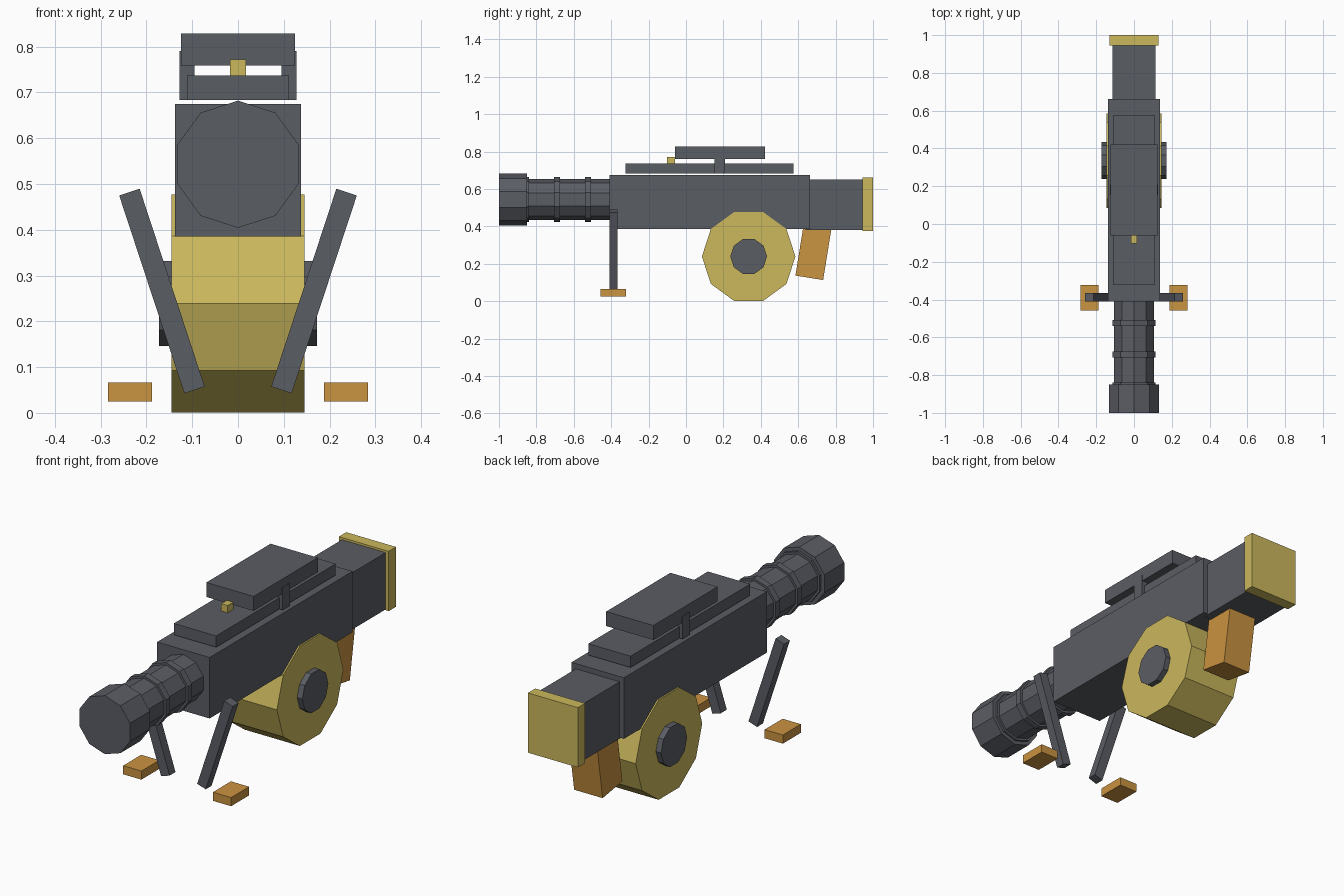
import bpy, bmesh, math
from mathutils import Matrix, Vector

if "Cube" in bpy.data.objects:
    bpy.data.objects.remove(bpy.data.objects["Cube"])


def material(name, rgb):
    m = bpy.data.materials.new(name)
    lin = [((c / 255 + 0.055) / 1.055) ** 2.4 for c in rgb]
    m.diffuse_color = (*lin, 1)
    m.use_nodes = True
    m.node_tree.nodes["Principled BSDF"].inputs["Base Color"].default_value = m.diffuse_color
    return m


GREY = material("gunmetal grey", (90, 93, 100))
YELLOW = material("dull yellow", (203, 184, 93))
ORANGE = material("tan orange", (202, 147, 65))


def finish(name, bm, mat):
    bmesh.ops.recalc_face_normals(bm, faces=bm.faces)
    me = bpy.data.meshes.new(name)
    bm.to_mesh(me)
    bm.free()
    me.materials.append(mat)
    ob = bpy.data.objects.new(name, me)
    bpy.context.collection.objects.link(ob)
    return ob


def box(name, x, y, z, mat, rot=(0, 'X')):
    """Box from (min, max) ranges, turned about its own centre."""
    r = (x, y, z)
    size = [b - a for a, b in r]
    mid = Vector([(a + b) / 2 for a, b in r])
    bm = bmesh.new()
    bmesh.ops.create_cube(bm, size=1, matrix=Matrix.Translation(mid)
                          @ Matrix.Rotation(rot[0], 4, rot[1])
                          @ Matrix.Diagonal((*size, 1)))
    return finish(name, bm, mat)


def prism(name, axis, span, centre, radius, mat, phase=0.0, sides=10):
    """Ten-sided cylinder along x or y; centre is (other axis, z)."""
    bm = bmesh.new()
    rings = []
    for s in span:
        ring = []
        for i in range(sides):
            a = phase + 2 * math.pi * i / sides
            u, z = centre[0] + radius * math.cos(a), centre[1] + radius * math.sin(a)
            ring.append(bm.verts.new((s, u, z) if axis == 'x' else (u, s, z)))
        rings.append(ring)
    for i in range(sides):
        j = (i + 1) % sides
        bm.faces.new((rings[0][i], rings[0][j], rings[1][j], rings[1][i]))
    bm.faces.new(rings[0])
    bm.faces.new(rings[1])
    return finish(name, bm, mat)


# Body, stock and butt plate
box("body", (-.138, .138), (-.41, .663), (.385, .675), GREY)
box("stock", (-.115, .115), (.64, .96), (.38, .65), GREY)
box("butt_plate", (-.131, .131), (.945, 1.0), (.376, .66), YELLOW)

# Barrel with rings and muzzle
UP = math.pi / 2
BARREL = (0, .543)
prism("barrel", 'y', (-.9, -.39), BARREL, .11, GREY, UP)
prism("muzzle", 'y', (-1.0, -.85), BARREL, .139, GREY, UP)
for i, y in enumerate((-.525, -.69, -.855)):
    prism(f"barrel_ring_{i + 1}", 'y', (y - .016, y + .016), BARREL, .121, GREY, UP)

# Top rail, raised carry plate, posts and sight
box("top_rail", (-.111, .111), (-.323, .575), (.683, .737), GREY)
box("carry_plate", (-.124, .124), (-.06, .422), (.759, .828), GREY)
box("front_sight", (-.017, .017), (-.102, -.058), (.735, .772), YELLOW)

# Drum magazine with hub
DRUM = (.335, .239)
prism("drum", 'x', (-.145, .145), DRUM, .25, YELLOW)
prism("drum_hub", 'x', (-.172, .172), DRUM, .098, GREY)

# Slanted grip
box("grip", (-.075, .075), (.608, .758), (.123, .423), ORANGE, (-.16, 'X'))

# Mirrored posts, bipod legs and feet
for s, side in ((-1, "left"), (1, "right")):
    cx = s * .111
    box(f"plate_post_{side}", (cx - .0165, cx + .0165), (.153, .208), (.683, .79), GREY)
    cx = s * .166
    box(f"bipod_leg_{side}", (cx - .0235, cx + .0235), (-.41, -.366),
        (.266 - .2275, .266 + .2275), GREY, (s * .318, 'Y'))
    cx = s * .236
    box(f"bipod_foot_{side}", (cx - .048, cx + .048), (-.457, -.322), (.025, .066), ORANGE)
